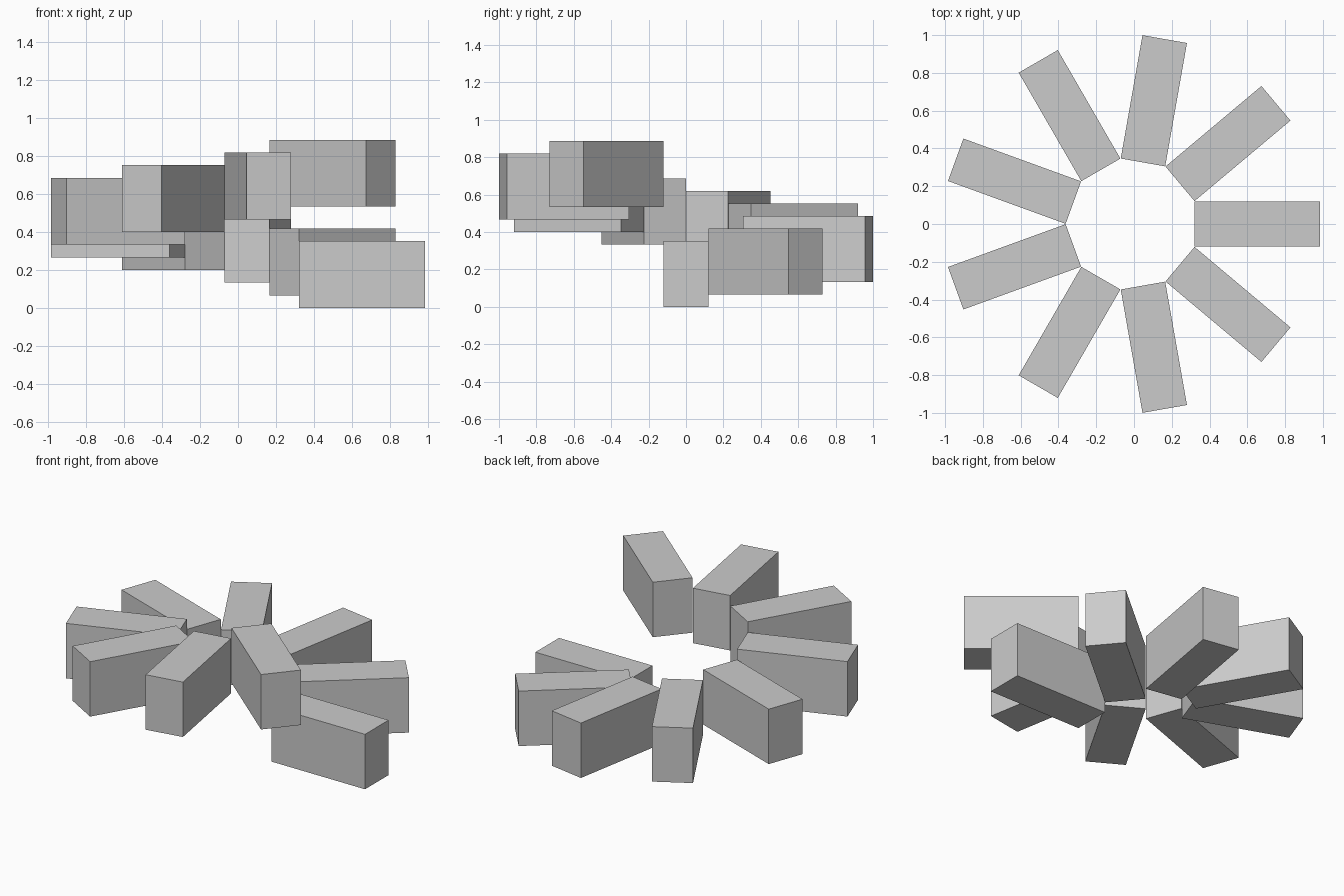
import bpy
import math
from mathutils import Matrix, Vector

if "Cube" in bpy.data.objects:
    bpy.data.objects.remove(bpy.data.objects["Cube"])

COUNT = 9
INNER, OUTER = 0.331, 0.994      # radial extent of each step
WIDTH, HEIGHT = 0.239, 0.352
RISE = 0.0667                    # height gained per step
CENTRE_X = -0.01

grey = bpy.data.materials.new("light grey")
grey.diffuse_color = (0.6, 0.6, 0.6, 1)
grey.use_nodes = True
grey.node_tree.nodes["Principled BSDF"].inputs["Base Color"].default_value = grey.diffuse_color


def add_step(i):
    """One block, turned about the central axis and raised."""
    bpy.ops.mesh.primitive_cube_add(size=1)
    step = bpy.context.object
    step.name = f"stair_step_{i + 1}"
    turn = Matrix.Rotation(i * math.tau / COUNT, 4, 'Z')
    out = Matrix.Translation(Vector(((INNER + OUTER) / 2, 0, HEIGHT / 2 + i * RISE)))
    size = Matrix.Diagonal((OUTER - INNER, WIDTH, HEIGHT, 1))
    step.data.transform(Matrix.Translation((CENTRE_X, 0, 0)) @ turn @ out @ size)
    step.data.materials.append(grey)


# Spiral of steps rising counter-clockwise
for i in range(COUNT):
    add_step(i)
